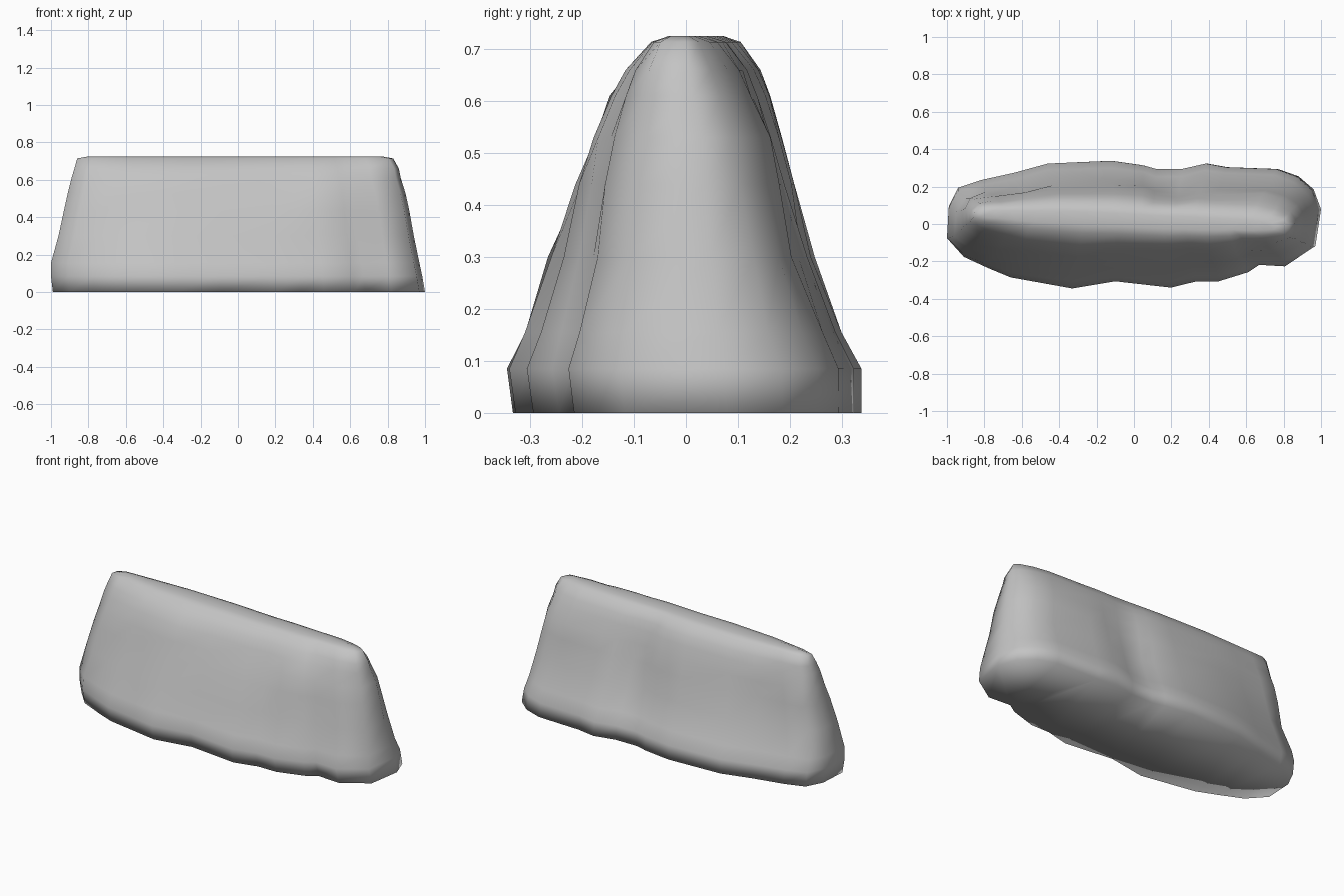
import bpy
import bmesh
from mathutils import Vector, noise

default_cube = bpy.data.objects.get("Cube")
if default_cube:
    bpy.data.objects.remove(default_cube, do_unlink=True)

# One plain stone colour
stone = bpy.data.materials.new("grey_stone")
stone.use_nodes = True
stone_colour = (0.55, 0.55, 0.55, 1)
stone.diffuse_color = stone_colour
shader = next(n for n in stone.node_tree.nodes if n.type == "BSDF_PRINCIPLED")
shader.inputs["Base Color"].default_value = stone_colour

# Uneven outline of the base, anticlockwise from the right end
footprint = [
    (1, .08), (.96, .19), (.88, .26), (.77, .3), (.5, .31), (.39, .33),
    (.26, .3), (.12, .3), (.05, .32), (-.12, .345), (-.46, .33),
    (-.64, .28), (-.82, .24), (-.94, .2), (-.99, .1), (-1, -.07),
    (-.91, -.17), (-.78, -.23), (-.66, -.28), (-.33, -.34), (-.1, -.3),
    (.2, -.335), (.34, -.3), (.46, -.3), (.62, -.25), (.68, -.21),
    (.82, -.22), (.97, -.12),
]

# Profile up the wall: height, left reach, right reach, depth, roughness
levels = [
    (0, .99, 1, .98, 0),
    (.085, 1, .985, 1, 0),
    (.155, 1, .97, .9, .01),
    (.3, .96, .94, .745, .02),
    (.44, .93, .915, .64, .025),
    (.53, .91, .895, .56, .025),
    (.61, .89, .87, .46, .018),
    (.66, .875, .86, .38, .012),
    (.714, .86, .83, .23, .006),
    (.725, .8, .77, .11, 0),
]


def ridge_drift(x, height):
    """The crest wanders from the back on the left to the front on the right."""
    t = height / .725
    return (.018 - .035 * x) * t ** 2 - .06 * t * (1 - t)


def add_ring(bm, level):
    height, left, right, depth, rough = level
    ring = []
    for x, y in footprint:
        px = x * (right if x > 0 else left)
        # The base outline softens into straighter faces higher up
        smooth_y = .31 * (1 - abs(x) ** 5) * (1 if y > 0 else -1)
        blend = .35 * height / .725 if abs(x) < .75 else 0
        py = (y * (1 - blend) + smooth_y * blend) * depth
        lump = noise.noise(Vector((x * 3, y * 5, height * 5)))
        py += ridge_drift(x, height) + rough * lump
        # Small ledge chipped into the upper front
        if y < 0 and abs(x + .33) < .1 and .5 < height < .64:
            py -= .012
        # Shallow vertical groove on the back
        if y > 0 and abs(x - .19) < .1 and .1 < height < .7:
            py -= .01
        ring.append(bm.verts.new((px, py, height)))
    return ring


# Loft the rings into a closed wall of rock
bm = bmesh.new()
rings = [add_ring(bm, level) for level in levels]
count = len(footprint)
for lower, upper in zip(rings, rings[1:]):
    for i in range(count):
        j = (i + 1) % count
        bm.faces.new((lower[i], lower[j], upper[j], upper[i]))
bm.faces.new(rings[-1])
bm.faces.new(list(reversed(rings[0])))
bmesh.ops.triangulate(bm, faces=[f for f in bm.faces if len(f.verts) > 4])
bmesh.ops.recalc_face_normals(bm, faces=bm.faces)
for face in bm.faces:
    face.smooth = True

mesh = bpy.data.meshes.new("rock_wall")
bm.to_mesh(mesh)
bm.free()
mesh.materials.append(stone)
rock_wall = bpy.data.objects.new("rock_wall", mesh)
bpy.context.collection.objects.link(rock_wall)
